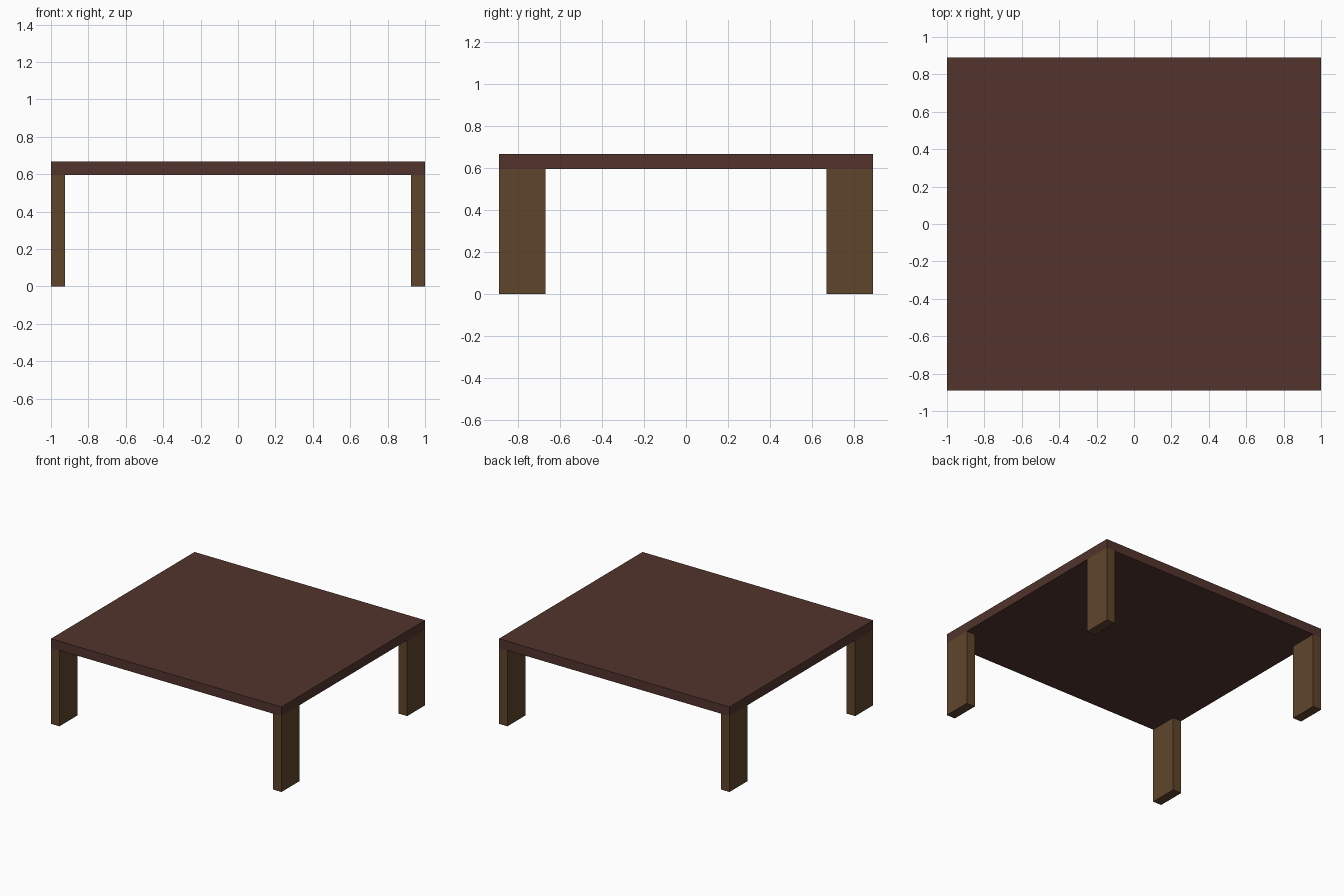
import bpy

if "Cube" in bpy.data.objects:
    bpy.data.objects.remove(bpy.data.objects["Cube"])

WIDTH, DEPTH, HEIGHT = 2.0, 1.78, 0.667
TOP_T = 0.072                 # table top thickness
LEG_X, LEG_Y = 0.074, 0.222   # leg cross-section
LEG_H = HEIGHT - TOP_T


def material(name, rgb):
    m = bpy.data.materials.new(name)
    m.diffuse_color = (*rgb, 1.0)
    m.use_nodes = True
    m.node_tree.nodes["Principled BSDF"].inputs["Base Color"].default_value = m.diffuse_color
    return m


def box(name, centre, size, mat):
    bpy.ops.mesh.primitive_cube_add(size=1, location=centre)
    ob = bpy.context.object
    ob.name = name
    ob.scale = size
    bpy.ops.object.transform_apply(location=False, rotation=False, scale=True)
    ob.data.materials.append(mat)
    return ob


dark_wood = material("dark reddish wood", (0.0844, 0.0343, 0.0262))
leg_wood = material("brown leg wood", (0.1144, 0.0595, 0.0252))

# Table top
box("table_top", (0, 0, HEIGHT - TOP_T / 2), (WIDTH, DEPTH, TOP_T), dark_wood)

# Four plank legs, flush with the corners
for sx, side in ((-1, "left"), (1, "right")):
    for sy, end in ((-1, "front"), (1, "back")):
        box(f"{end}_{side}_leg",
            (sx * (WIDTH - LEG_X) / 2, sy * (DEPTH - LEG_Y) / 2, LEG_H / 2),
            (LEG_X, LEG_Y, LEG_H), leg_wood)
